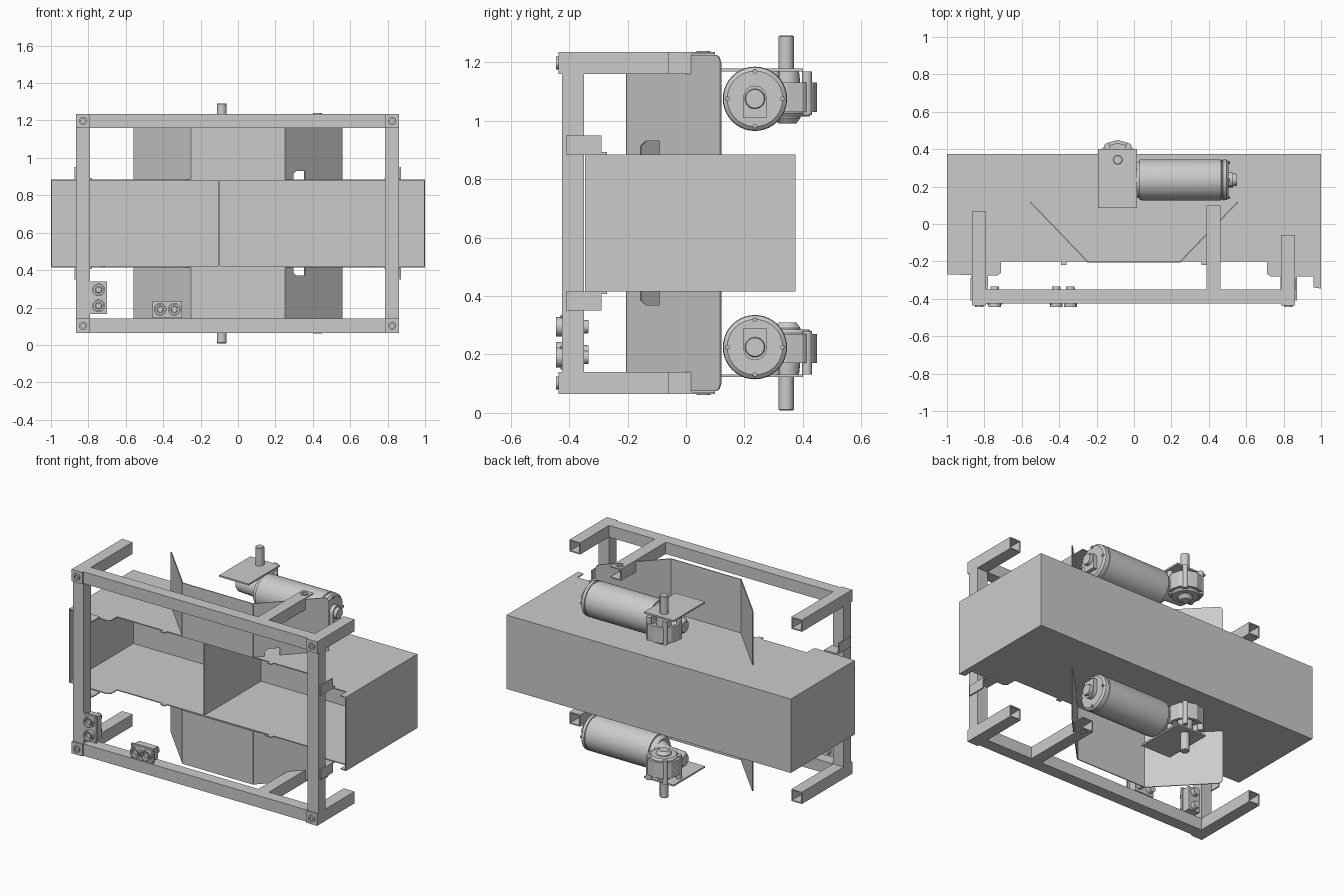
import bpy, bmesh, math
from mathutils import Vector

if "Cube" in bpy.data.objects:
    bpy.data.objects.remove(bpy.data.objects["Cube"])

MID = 0.65  # the model is mirrored about this height
AX = {'X': (Vector((1, 0, 0)), Vector((0, 1, 0)), Vector((0, 0, 1))),
      'Y': (Vector((0, 1, 0)), Vector((1, 0, 0)), Vector((0, 0, 1))),
      'Z': (Vector((0, 0, 1)), Vector((1, 0, 0)), Vector((0, 1, 0)))}


def finish(name, bm, twin, smooth=False):
    """Make the object; with twin, also its reflection in the lower half."""
    for i in range(2 if twin else 1):
        if i:
            for v in bm.verts:
                v.co.z = 2 * MID - v.co.z
        bmesh.ops.recalc_face_normals(bm, faces=bm.faces)
        me = bpy.data.meshes.new(name)
        bm.to_mesh(me)
        ob = bpy.data.objects.new(("lower_" if i else "upper_" if twin else "") + name, me)
        bpy.context.collection.objects.link(ob)
        if smooth:
            bpy.ops.object.select_all(action='DESELECT')
            ob.select_set(True)
            bpy.context.view_layer.objects.active = ob
            bpy.ops.object.shade_smooth_by_angle(angle=math.radians(35))
    bm.free()


def prism(name, pts, off, twin=False):
    """Flat polygon given thickness along off."""
    bm = bmesh.new()
    off = Vector(off)
    a = [bm.verts.new(p) for p in pts]
    b = [bm.verts.new(Vector(p) + off) for p in pts]
    bm.faces.new(a)
    bm.faces.new(b)
    for i in range(len(a)):
        j = (i + 1) % len(a)
        bm.faces.new((a[i], a[j], b[j], b[i]))
    finish(name, bm, twin)


def box(name, x0, x1, y0, y1, z0, z1, twin=False):
    prism(name, [(x0, y0, z0), (x1, y0, z0), (x1, y1, z0), (x0, y1, z0)], (0, 0, z1 - z0), twin)


def lathe(name, c, axis, prof, twin=False, n=32, rot=0.0, closed=False):
    """Sweep (distance, radius) profile about an axis; closed makes a hollow ring."""
    d, u, w = AX[axis]
    c = Vector(c)
    bm = bmesh.new()
    rings = []
    for t, r in prof:
        rings.append([bm.verts.new(c + d * t + r * (u * math.cos(rot + k * math.tau / n) +
                                                    w * math.sin(rot + k * math.tau / n)))
                      for k in range(n)])
    pairs = list(zip(rings, rings[1:]))
    if closed:
        pairs.append((rings[-1], rings[0]))
    else:
        bm.faces.new(rings[0])
        bm.faces.new(rings[-1])
    for a, b in pairs:
        for k in range(n):
            j = (k + 1) % n
            bm.faces.new((a[k], a[j], b[j], b[k]))
    finish(name, bm, twin, n > 12)


def ring(name, c, axis, length, ro, ri, **kw):
    lathe(name, c, axis, [(0, ro), (length, ro), (length, ri), (0, ri)], closed=True, **kw)


def tube(name, c, axis, length, twin=False, w=0.075):
    """Hollow square tube."""
    q = math.sqrt(0.5)
    ring(name, c, axis, length, w * q, (w - 0.014) * q, twin=twin, n=4, rot=math.pi / 4)


# welded tube frame
RZ = 1.1975
tube("front_rail", (-0.79, -0.387, RZ), 'X', 1.58, True)
for side, x, end in (("left", -0.8275, 0.07), ("right", 0.8245, -0.06)):
    tube(side + "_post", (x, -0.387, 0.14), 'Z', 1.02)
    tube(side + "_arm", (x, -0.428, RZ), 'Y', end + 0.428, True)
    # corner cap with bolt eye, and collars above the post ends
    box(side + "_corner_cap", x - 0.0375, x + 0.0375, -0.436, -0.426, 1.16, 1.235, True)
    ring(side + "_bolt_eye", (x, -0.445, RZ), 'Y', 0.012, 0.022, 0.012, twin=True, n=16)
    # clip holding the casing to the post
    s = 1 if x > 0 else -1
    box(side + "_clip_side", x + s * 0.038, x + s * 0.046, -0.41, -0.29, 0.885, 0.95, True)
    box(side + "_clip_foot", x - 0.04, x + 0.046, -0.35, -0.27, 0.885, 0.893, True)

# middle arms with an open forked end
tube("middle_arm", (0.425, -0.35, RZ), 'Y', 0.37, True)
box("fork_outer_plate", 0.388, 0.4625, 0.02, 0.10, 1.228, 1.235, True)
box("fork_inner_plate", 0.388, 0.4625, 0.02, 0.10, 1.16, 1.167, True)
box("fork_web", 0.388, 0.395, 0.02, 0.10, 1.167, 1.228, True)
ring("fork_eye", (0.425, 0.06, 1.233), 'Z', 0.006, 0.024, 0.014, twin=True, n=16)

# sheet casing, open at the front, with tabs at the corners
T = 0.006
Z0, Z1 = 0.415, 0.885
sheet = [(-1, -0.27), (-0.73, -0.275), (-0.71, -0.26), (-0.71, -0.2), (-0.39, -0.2),
         (-0.39, -0.22), (-0.36, -0.22), (-0.36, -0.2), (0.36, -0.2), (0.36, -0.22),
         (0.39, -0.22), (0.39, -0.2), (0.71, -0.2), (0.71, -0.265), (0.73, -0.28),
         (0.96, -0.28), (0.96, -0.34), (1, -0.345), (1, 0.375), (-1, 0.375)]
prism("casing_sheet", [(x, y, Z1) for x, y in sheet], (0, 0, -T), True)
box("casing_back", -1, 1, 0.375 - T, 0.375, Z0, Z1)
box("casing_left_side", -1, -1 + T, -0.27, 0.375, Z0, Z1)
box("casing_right_side", 1 - T, 1, -0.345, 0.375, Z0, Z1)
box("casing_divider", -0.103, -0.097, -0.2, 0.372, Z0, Z1)

# guide panels, a three sided funnel on each side of the casing
P0, P1 = Z1, 1.225
box("guide_front", -0.25, 0.25, -0.205, -0.199, P0, P1, True)


def slant(s, pts):
    # point: (fraction along the panel, height)
    return [(s * (0.25 + 0.308 * t), -0.203 + 0.32 * t, z) for t, z in pts]


tip = [(1, P0), (1, P1 - 0.025), (0.98, P1 - 0.006), (0.95, P1), (0, P1)]
prism("guide_left", slant(-1, [(0, P0)] + tip), (0.004, 0.004, 0), True)
notch = [(0, P0), (0.15, P0), (0.15, 0.915), (0.2, 0.93), (0.35, 0.93), (0.35, P0)]
prism("guide_right", slant(1, notch + tip), (-0.004, 0.004, 0), True)

# gear motors
MY, MZ = 0.236, 1.075
lathe("motor_body", (0, MY, MZ), 'X',
      [(-0.0, 0.085), (0.012, 0.095), (0.03, 0.098), (0.03, 0.108), (0.05, 0.110), (0.465, 0.110),
       (0.467, 0.105), (0.473, 0.105), (0.475, 0.110), (0.495, 0.108), (0.505, 0.095)], True, 40)
arch = [(0.04, -0.06), (0.04, 0.01)] + [(0.04 * math.cos(a), 0.01 + 0.04 * math.sin(a))
        for a in (math.pi * k / 8 for k in range(1, 8))] + [(-0.04, 0.01), (-0.04, -0.06)]
prism("motor_terminal", [(0.5, MY + u, MZ + v - 0.005) for u, v in arch], (0.03, 0, 0), True)
lathe("motor_end_nut", (0.525, MY, MZ), 'X', [(0, 0.035), (0.025, 0.032)], True, 20)
for k in range(4):
    a = math.pi / 2 * k
    lathe("motor_screw", (0.5, MY + 0.093 * math.cos(a), MZ + 0.093 * math.sin(a)), 'X',
          [(0, 0.008), (0.012, 0.008)], True, 8)

# worm gear housing
GX, GY = -0.087, 0.347
lathe("worm_housing", (-0.17, 0.25, MZ), 'X', [(0, 0.035), (0.02, 0.05), (0.13, 0.055), (0.175, 0.08)],
      True, 24)
lathe("gear_case", (GX, GY, 1.015), 'Z', [(0, 0.075), (0.012, 0.085), (0.07, 0.085)], True, 24)
ring("gear_rim", (GX, GY, 1.03), 'Z', 0.1, 0.102, 0.083, twin=True, n=12)
lathe("gear_hub", (GX, GY, 0.99), 'Z', [(0, 0.03), (0.02, 0.045), (0.13, 0.045), (0.178, 0.04)], True, 24)
for k in range(4):
    a = math.radians(-30 + 80 * k)
    lathe("gear_lug", (GX + 0.088 * math.cos(a), GY + 0.088 * math.sin(a), 1.02), 'Z',
          [(0, 0.017), (0.148, 0.017)], True, 14)
lathe("drive_shaft", (GX, 0.343, 0.99), 'Z', [(0, 0.026), (0.298, 0.026), (0.302, 0.022)], True, 24)
box("mount_plate", -0.193, 0.015, 0.085, 0.40, 1.168, 1.178, True)

# twin socket boxes: front plate, two round sockets and rear shells
for name, cx, cz, hx, hz, dx, dz in (("post_socket", -0.745, 0.252, 0.045, 0.087, 0, 0.043),
                                     ("rail_socket", -0.378, 0.19, 0.078, 0.045, 0.038, 0)):
    box(name + "_plate", cx - hx, cx + hx, -0.425, -0.413, cz - hz, cz + hz)
    box(name + "_shell", cx - hx * 0.85, cx + hx * 0.85, -0.413, -0.36, cz - hz * 0.85, cz + hz * 0.85)
    for s in (-1, 1):
        c = (cx + s * dx, -0.445, cz + s * dz)
        ring(name + "_collar", c, 'Y', 0.022, 0.034, 0.026, n=24)
        lathe(name + "_face", c, 'Y', [(0.006, 0.016), (0.02, 0.018)], n=16)
        lathe(name + "_rear", (c[0], -0.365, c[2]), 'Y', [(0, 0.025), (0.032, 0.022)], n=16)
        for t in (-1, 1):
            lathe(name + "_screw", (cx + s * (hx - 0.009), -0.43, cz + t * (hz - 0.009)), 'Y',
                  [(0, 0.005), (0.006, 0.005)], n=8)
